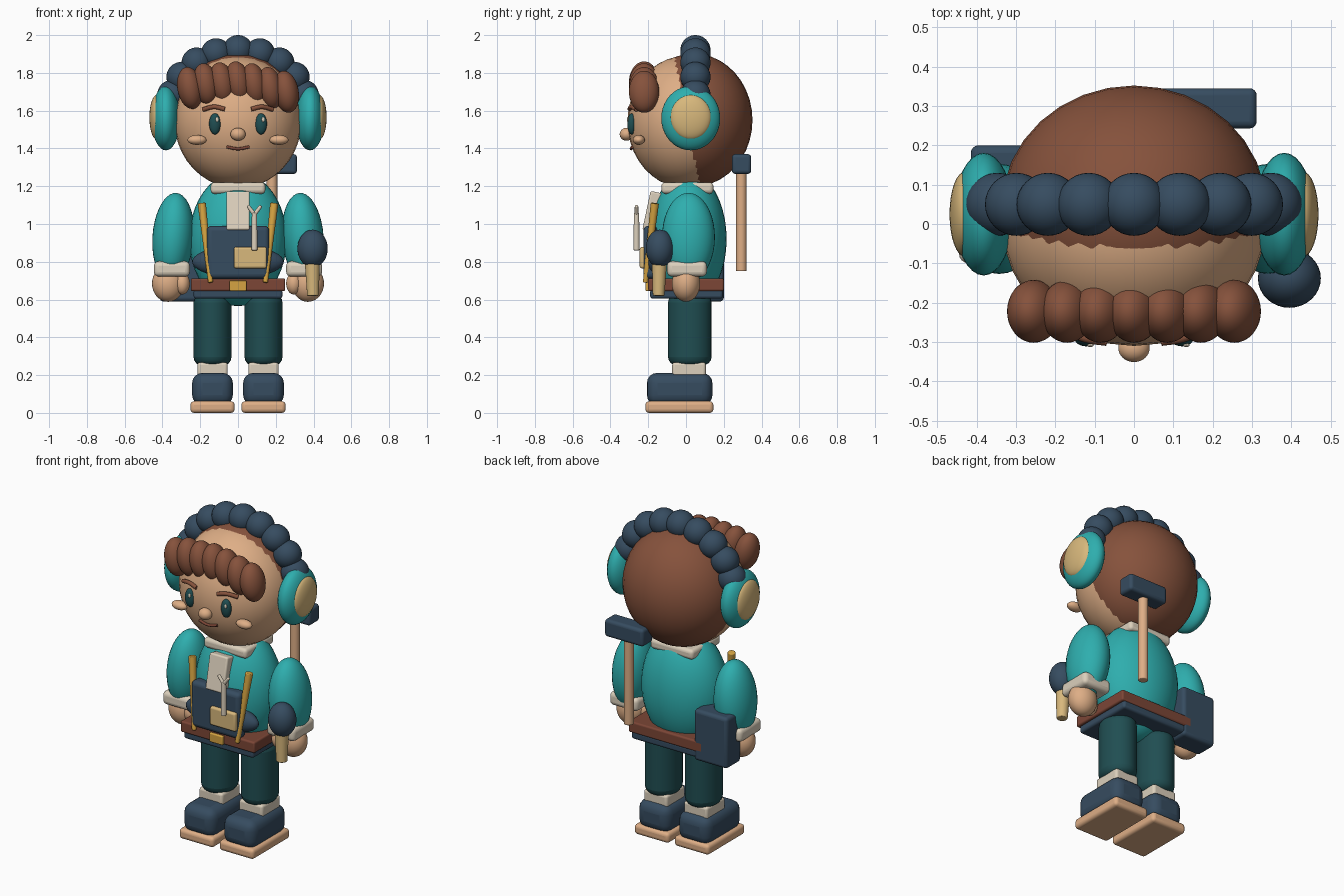
import bpy
from math import radians, sin, cos
from mathutils import Vector

cube = bpy.data.objects.get("Cube")
if cube:
    bpy.data.objects.remove(cube, do_unlink=True)


def material(name, r, g, b):
    lin = [(c / 255 / 12.92) if c < 11 else ((c / 255 + 0.055) / 1.055) ** 2.4 for c in (r, g, b)]
    m = bpy.data.materials.new(name)
    m.use_nodes = True
    m.diffuse_color = (*lin, 1)
    m.node_tree.nodes["Principled BSDF"].inputs["Base Color"].default_value = (*lin, 1)
    return m


skin = material("skin", 222, 174, 134)
hair = material("hair brown", 134, 82, 60)
teal = material("teal", 46, 174, 174)
navy = material("navy", 54, 76, 96)
pine = material("dark teal", 32, 78, 82)
cream = material("cream", 220, 208, 188)
tan = material("tan", 216, 184, 124)
gold = material("gold", 214, 164, 66)
leather = material("belt brown", 124, 70, 54)


def finish(name, mat):
    ob = bpy.context.object
    ob.name = name
    ob.data.materials.append(mat)
    return ob


def ball(name, mat, loc, radii, tilt=0):
    """Smooth ellipsoid, tilted about the y axis in degrees."""
    bpy.ops.mesh.primitive_uv_sphere_add(segments=32, ring_count=20, location=loc,
                                         rotation=(0, radians(tilt), 0))
    ob = finish(name, mat)
    ob.scale = radii
    bpy.ops.object.shade_smooth()
    return ob


def soften(ob, width):
    mod = ob.modifiers.new("rounded edges", "BEVEL")
    mod.width = width
    mod.segments = 4
    bpy.ops.object.shade_smooth_by_angle(angle=radians(35))
    return ob


def box(name, mat, lo, hi, bevel=0.015, rot=(0, 0, 0)):
    """Rounded box between two corners."""
    lo, hi = Vector(lo), Vector(hi)
    bpy.ops.mesh.primitive_cube_add(size=1, location=(lo + hi) / 2)
    ob = finish(name, mat)
    ob.scale = hi - lo
    bpy.ops.object.transform_apply(location=False, rotation=False, scale=True)
    ob.rotation_euler = [radians(a) for a in rot]
    return soften(ob, bevel)


def rod(name, mat, start, end, r0, r1, bevel=0.005):
    """Tapered round bar from start to end."""
    start, end = Vector(start), Vector(end)
    axis = end - start
    bpy.ops.mesh.primitive_cone_add(vertices=24, radius1=r0, radius2=r1, depth=axis.length,
                                    location=(start + end) / 2)
    ob = finish(name, mat)
    ob.rotation_euler = axis.to_track_quat("Z", "Y").to_euler()
    return soften(ob, bevel)


def line(name, mat, points, radius):
    """Thin curved line through a few points."""
    cu = bpy.data.curves.new(name, "CURVE")
    cu.dimensions = "3D"
    cu.bevel_depth = radius
    cu.use_fill_caps = True
    sp = cu.splines.new("BEZIER")
    sp.bezier_points.add(len(points) - 1)
    for p, co in zip(sp.bezier_points, points):
        p.co = co
        p.handle_left_type = p.handle_right_type = "AUTO"
    cu.materials.append(mat)
    ob = bpy.data.objects.new(name, cu)
    bpy.context.collection.objects.link(ob)


# Head, hair and face
ball("head", skin, (0, 0, 1.54), (0.335, 0.31, 0.35))
ball("hair_cap", hair, (0, 0.04, 1.55), (0.337, 0.312, 0.352))
for i, z in enumerate((1.72, 1.74, 1.745, 1.75, 1.74, 1.72, 1.7)):
    ball(f"fringe_lock_{i}", hair, ((i - 3) * 0.085, -0.222, z), (0.066, 0.08, 0.112), -10)
ball("nose", skin, (0, -0.315, 1.475), (0.04, 0.036, 0.034))
line("mouth", leather, [(-0.06, -0.284, 1.408), (0, -0.29, 1.398), (0.06, -0.284, 1.408)], 0.008)

# Headphones: a beaded arch joining two ear cups
for i in range(-4, 5):
    a = radians(18.7 * i)
    ball(f"headband_bead_{i + 4}", navy, (0.36 * sin(a), 0.05, 1.6 + 0.32 * cos(a)), (0.08,) * 3)

# Torso, collar and shirt placket
ball("torso", teal, (0, 0.01, 0.92), (0.258, 0.205, 0.355))
box("collar", cream, (-0.145, -0.13, 1.16), (0.145, 0.145, 1.22), 0.02)
box("placket", cream, (-0.062, -0.21, 0.96), (0.062, -0.14, 1.17), 0.01, (-12, 0, 0))

# Belt and front bag
box("belt", leather, (-0.25, -0.2, 0.645), (0.25, 0.2, 0.712), 0.01)
box("belt_base", navy, (-0.235, -0.19, 0.605), (0.235, 0.195, 0.655), 0.015)
box("buckle", gold, (-0.045, -0.215, 0.645), (0.045, -0.19, 0.7), 0.006)
ball("waist_pouch", navy, (0, -0.15, 0.8), (0.242, 0.07, 0.085))
box("front_bag", navy, (-0.165, -0.225, 0.71), (0.165, -0.15, 0.99), 0.025)
box("bag_label", tan, (-0.022, -0.245, 0.765), (0.152, -0.215, 0.878), 0.012)
rod("bag_pencil", gold, (0, -0.2, 0.95), (0, -0.2, 1.065), 0.011, 0.009)

# Small forked tool in front of the bag
rod("tool_handle", cream, (0.087, -0.262, 0.86), (0.087, -0.262, 1.06), 0.016, 0.014)
for s in (-1, 1):
    rod("tool_prong", cream, (0.087, -0.262, 1.05), (0.087 + 0.035 * s, -0.262, 1.097), 0.011, 0.009)

for s, side in ((1, "left"), (-1, "right")):
    # Face details
    ball(f"{side}_eye", pine, (s * 0.122, -0.287, 1.53), (0.031, 0.024, 0.056))
    ball(f"{side}_eye_glint", cream, (s * 0.122 + 0.011, -0.308, 1.553), (0.008, 0.005, 0.013))
    ball(f"{side}_cheek", skin, (s * 0.217, -0.25, 1.445), (0.05, 0.032, 0.026))
    line(f"{side}_eyebrow", hair, [(s * 0.07, -0.298, 1.608), (s * 0.125, -0.289, 1.62),
                                   (s * 0.185, -0.262, 1.606)], 0.012)
    # Ear cups
    ball(f"{side}_ear_cup", teal, (s * 0.382, 0.025, 1.56), (0.076, 0.156, 0.17))
    ball(f"{side}_ear_cap", tan, (s * 0.43, 0.025, 1.565), (0.039, 0.108, 0.118))
    # Arms and hands
    ball(f"{side}_sleeve", teal, (s * 0.343, 0.013, 0.93), (0.11, 0.14, 0.235), -s * 4)
    box(f"{side}_cuff", cream, (s * 0.35 - 0.095, -0.1, 0.722), (s * 0.35 + 0.095, 0.11, 0.803), 0.025)
    ball(f"{side}_hand", skin, (s * 0.37, 0, 0.685), (0.085, 0.075, 0.097))
    ball(f"{side}_thumb", skin, (s * 0.295, -0.025, 0.685), (0.04, 0.045, 0.058))
    # Bag straps
    rod(f"{side}_strap", gold, (s * 0.145, -0.215, 0.69), (s * 0.192, -0.165, 1.11), 0.013, 0.022)
    # Legs and shoes
    x = s * 0.135
    rod(f"{side}_leg", pine, (x, 0.02, 0.25), (x, 0.02, 0.63), 0.1, 0.1, 0.045).scale = (1, 1.15, 1)
    box(f"{side}_sock", cream, (x - 0.08, -0.073, 0.18), (x + 0.08, 0.105, 0.268), 0.015)
    box(f"{side}_shoe", navy, (x - 0.108, -0.207, 0.04), (x + 0.108, 0.14, 0.212), 0.055)
    box(f"{side}_sole", skin, (x - 0.117, -0.215, 0), (x + 0.117, 0.145, 0.062), 0.02)

# Microphone by the left hand
rod("microphone_handle", tan, (0.397, -0.145, 0.62), (0.393, -0.14, 0.82), 0.031, 0.041)
ball("microphone_head", navy, (0.395, -0.138, 0.87), (0.08, 0.075, 0.1))

# Satchel behind the right hand
box("satchel", navy, (-0.415, 0.06, 0.59), (-0.19, 0.2, 0.9), 0.02)
ball("satchel_clasp", gold, (-0.3, 0.05, 0.8), (0.04, 0.025, 0.03))

# Mallet behind the back
rod("mallet_shaft", skin, (0.18, 0.293, 0.75), (0.18, 0.293, 1.3), 0.028, 0.028)
box("mallet_head", navy, (0.05, 0.243, 1.265), (0.312, 0.345, 1.37), 0.018)
